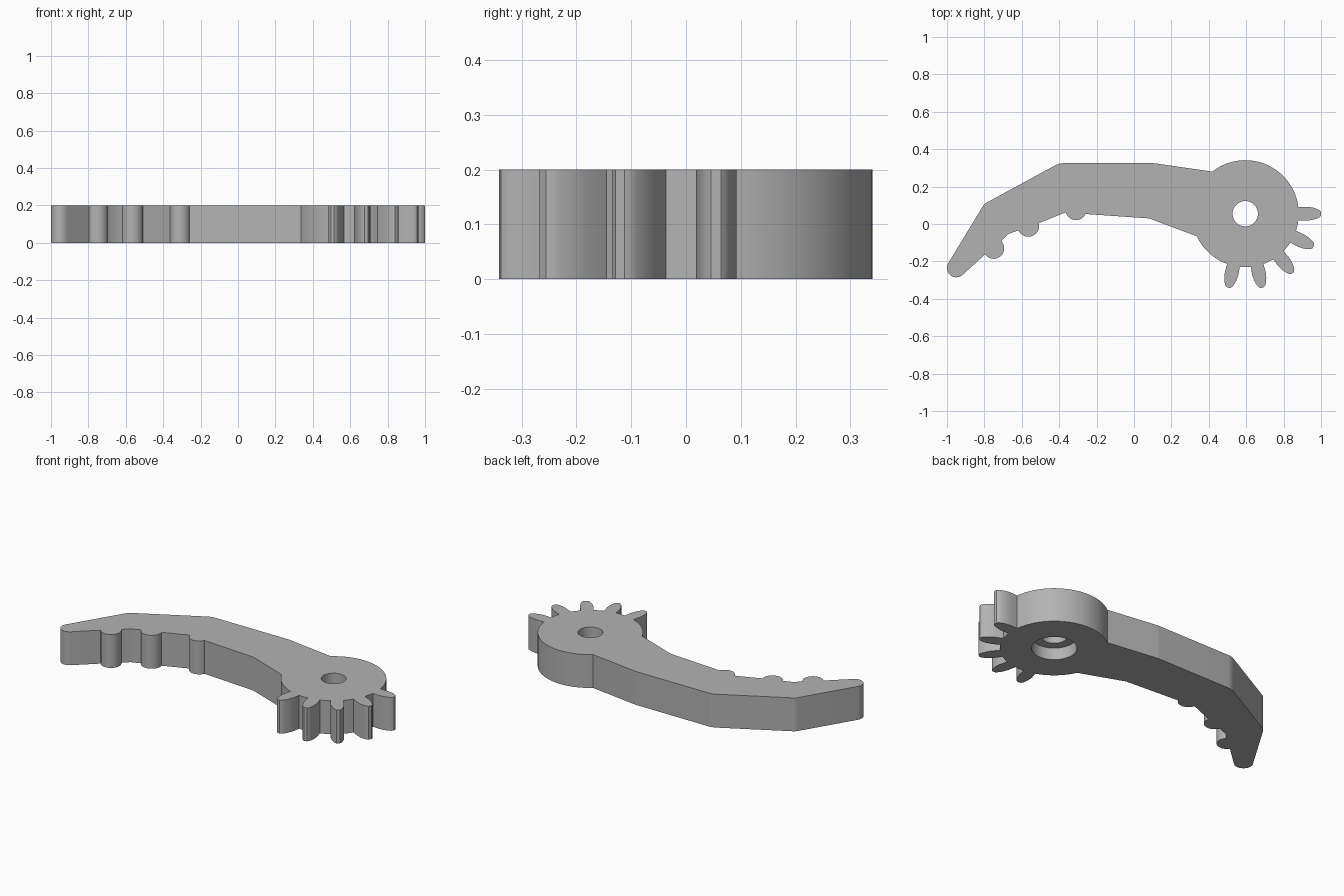
import bpy
import bmesh
from math import cos, sin, radians, pi
from mathutils import Vector, Matrix

if "Cube" in bpy.data.objects:
    bpy.data.objects.remove(bpy.data.objects["Cube"], do_unlink=True)

HEIGHT = 0.2
HUB = Vector((0.595, 0.055))
HUB_RADIUS = 0.286
TOOTH_STEP = 360 / 14
TOOTH_HALF_ANGLE = 7

grey = bpy.data.materials.new("plain grey")
grey.use_nodes = True
grey.diffuse_color = (0.45, 0.45, 0.45, 1)
grey.node_tree.nodes["Principled BSDF"].inputs["Base Color"].default_value = (0.45, 0.45, 0.45, 1)


def arc(centre, radius, start, end, step=6):
    """Points counter-clockwise along an arc, angles in degrees."""
    count = max(2, round((end - start) / step))
    angles = [radians(start + (end - start) * i / count) for i in range(count + 1)]
    return [Vector(centre) + radius * Vector((cos(a), sin(a))) for a in angles]


def tooth(angle):
    """Rounded gear tooth pointing along the given angle."""
    half = [(0.33, 0.037), (0.36, 0.033), (0.385, 0.025), (0.398, 0.018), (0.405, 0.009)]
    side = [(r, -w) for r, w in half] + [(r, w) for r, w in reversed(half)]
    turn = Matrix.Rotation(radians(angle), 2)
    return [HUB + turn @ Vector(p) for p in side]


# Finger: tip, three grip bumps and the underside of the arm
outline = arc((-0.95, -0.235), 0.05, 148, 314)
outline += arc((-0.75, -0.13), 0.056, 215, 405)
outline += [Vector((-0.675, -0.055))]
outline += arc((-0.565, -0.01), 0.058, 204, 375)
outline += arc((-0.31, 0.077), 0.056, 195, 335)
outline += [Vector((0.08, 0.03))]

# Gear hub: five teeth, then the plain round back
start = -155
for i in range(5):
    angle = TOOTH_STEP * (i - 4)
    outline += arc(HUB, HUB_RADIUS, start, angle - TOOTH_HALF_ANGLE)
    outline += tooth(angle)
    start = angle + TOOTH_HALF_ANGLE
outline += arc(HUB, HUB_RADIUS, start, 128, 4)

# Top edge of the arm with softened corners
outline += arc((0.1, 0.225), 0.1, 82, 90)
outline += arc((-0.375, 0.225), 0.1, 90, 118)
outline += arc((-0.765, 0.07), 0.05, 118, 148)

bm = bmesh.new()
base = bm.faces.new([bm.verts.new((p.x, p.y, 0)) for p in outline])
top = bmesh.ops.extrude_face_region(bm, geom=[base])["geom"]
bmesh.ops.translate(bm, vec=(0, 0, HEIGHT),
                    verts=[v for v in top if isinstance(v, bmesh.types.BMVert)])
bmesh.ops.recalc_face_normals(bm, faces=bm.faces)
mesh = bpy.data.meshes.new("gear_finger")
bm.to_mesh(mesh)
bm.free()
mesh.materials.append(grey)
finger = bpy.data.objects.new("gear_finger", mesh)
bpy.context.collection.objects.link(finger)


# Pivot hole, wider at the underside
def bore(name, radius, low, high):
    bpy.ops.mesh.primitive_cylinder_add(vertices=48, radius=radius, depth=high - low,
                                        location=(HUB.x, HUB.y, (low + high) / 2))
    cutter = bpy.context.object
    cutter.name = name
    cutter.data.materials.append(grey)
    cutter.hide_render = True
    cutter.hide_set(True)
    cut = finger.modifiers.new(name, 'BOOLEAN')
    cut.operation = 'DIFFERENCE'
    cut.solver = 'EXACT'
    cut.object = cutter
    return cutter


cutters = [bore("pivot_hole", 0.068, -0.1, 0.3), bore("pivot_recess", 0.12, -0.1, 0.07)]

# Apply the cuts, then drop the helpers
bpy.context.view_layer.update()
graph = bpy.context.evaluated_depsgraph_get()
cut_mesh = bpy.data.meshes.new_from_object(finger.evaluated_get(graph))
finger.modifiers.clear()
finger.data = cut_mesh
for cutter in cutters:
    bpy.data.objects.remove(cutter, do_unlink=True)

bpy.ops.object.select_all(action='DESELECT')
finger.select_set(True)
bpy.context.view_layer.objects.active = finger
bpy.ops.object.shade_smooth_by_angle(angle=radians(30))
